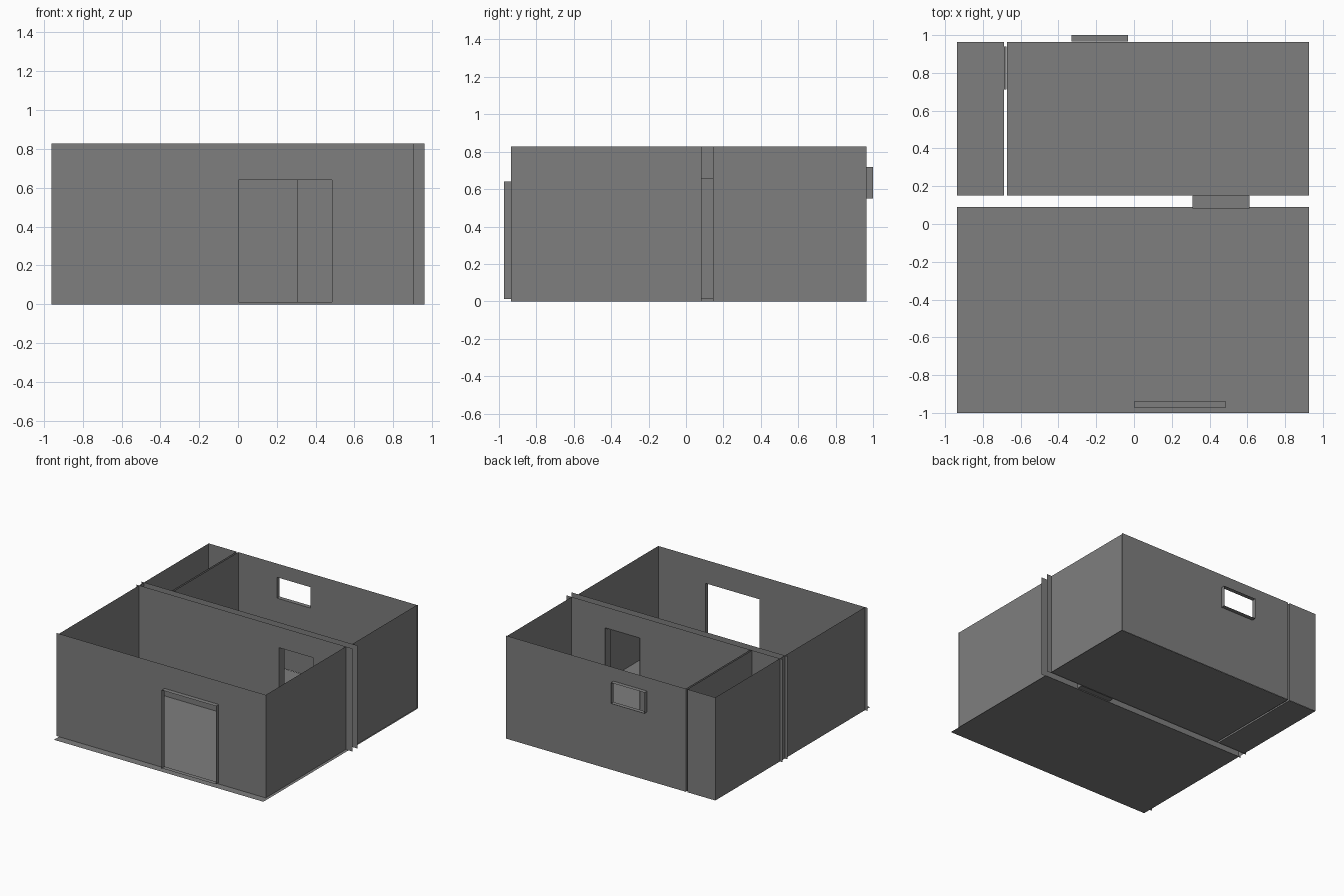
import bpy, bmesh

if "Cube" in bpy.data.objects:
    bpy.data.objects.remove(bpy.data.objects["Cube"])

H = 0.828  # wall height

# dark plaster colour
dark = bpy.data.materials.new("dark_grey")
dark.diffuse_color = (0.21, 0.21, 0.21, 1)
dark.use_nodes = True
dark.node_tree.nodes["Principled BSDF"].inputs["Base Color"].default_value = dark.diffuse_color


def make(name, quads):
    bm = bmesh.new()
    for q in quads:
        bm.faces.new([bm.verts.new(p) for p in q])
    bmesh.ops.remove_doubles(bm, verts=bm.verts, dist=1e-5)
    me = bpy.data.meshes.new(name)
    bm.to_mesh(me)
    bm.free()
    me.materials.append(dark)
    ob = bpy.data.objects.new(name, me)
    bpy.context.collection.objects.link(ob)
    return ob


def point(axis, pos, a, z):
    return (pos, a, z) if axis == 'x' else (a, pos, z)


def wall(name, axis, pos, a0, a1, hole=None):
    """Thin upright sheet, optionally with one rectangular opening."""
    if hole:
        h0, h1, z0, z1 = hole
        us, zs = [a0, h0, h1, a1], [0, z0, z1, H]
    else:
        us, zs = [a0, a1], [0, H]
    quads = []
    for i in range(len(us) - 1):
        for j in range(len(zs) - 1):
            if (hole and i == j == 1) or zs[j + 1] - zs[j] < 1e-4:
                continue
            quads.append([point(axis, pos, u, z) for u, z in (
                (us[i], zs[j]), (us[i + 1], zs[j]),
                (us[i + 1], zs[j + 1]), (us[i], zs[j + 1]))])
    return make(name, quads)


def frame(name, axis, p0, p1, hole):
    """Four sheets lining an opening through the wall depth."""
    h0, h1, z0, z1 = hole
    c = [(h0, z0), (h1, z0), (h1, z1), (h0, z1)]
    quads = []
    for k in range(4):
        a, b = c[k], c[(k + 1) % 4]
        quads.append([point(axis, p0, *a), point(axis, p0, *b),
                      point(axis, p1, *b), point(axis, p1, *a)])
    return make(name, quads)


def floor(name, x0, x1, y0, y1):
    return make(name, [[(x0, y0, 0), (x1, y0, 0), (x1, y1, 0), (x0, y1, 0)]])


# floors of the three rooms
floor("front_room_floor", -0.937, 0.926, -1.0, 0.089)
floor("back_room_floor", -0.673, 0.926, 0.152, 0.964)
floor("side_room_floor", -0.937, -0.689, 0.152, 0.964)

# openings: along-wall range, then height range
entry = (0.003, 0.484, 0.012, 0.64)
inner = (0.309, 0.612, 0.012, 0.66)
side = (0.712, 0.939, 0.012, 0.35)
window = (-0.331, -0.032, 0.55, 0.718)

# outer walls
wall("front_wall", 'y', -0.936, -0.96, 0.904, entry)
wall("left_wall", 'x', -0.937, -0.936, 0.966)
wall("front_room_right_wall", 'x', 0.902, -0.936, 0.082)
wall("back_room_right_wall", 'x', 0.915, 0.145, 0.966)
wall("back_wall", 'y', 0.966, -0.675, 0.926, window)
wall("side_room_back_wall", 'y', 0.966, -0.937, -0.689)

# double-skinned partitions
for n, y in (("front", 0.082), ("back", 0.145)):
    wall("middle_partition_" + n, 'y', y, -0.96, 0.96, inner)
for n, x in (("left", -0.689), ("right", -0.674)):
    wall("side_partition_" + n, 'x', x, 0.145, 0.966, side)

# linings of the openings
frame("entry_frame", 'y', -0.973, -0.936, entry)
frame("inner_door_frame", 'y', 0.082, 0.152, inner)
frame("side_door_frame", 'x', -0.689, -0.674, side)
frame("window_frame", 'y', 0.966, 1.0, window)
